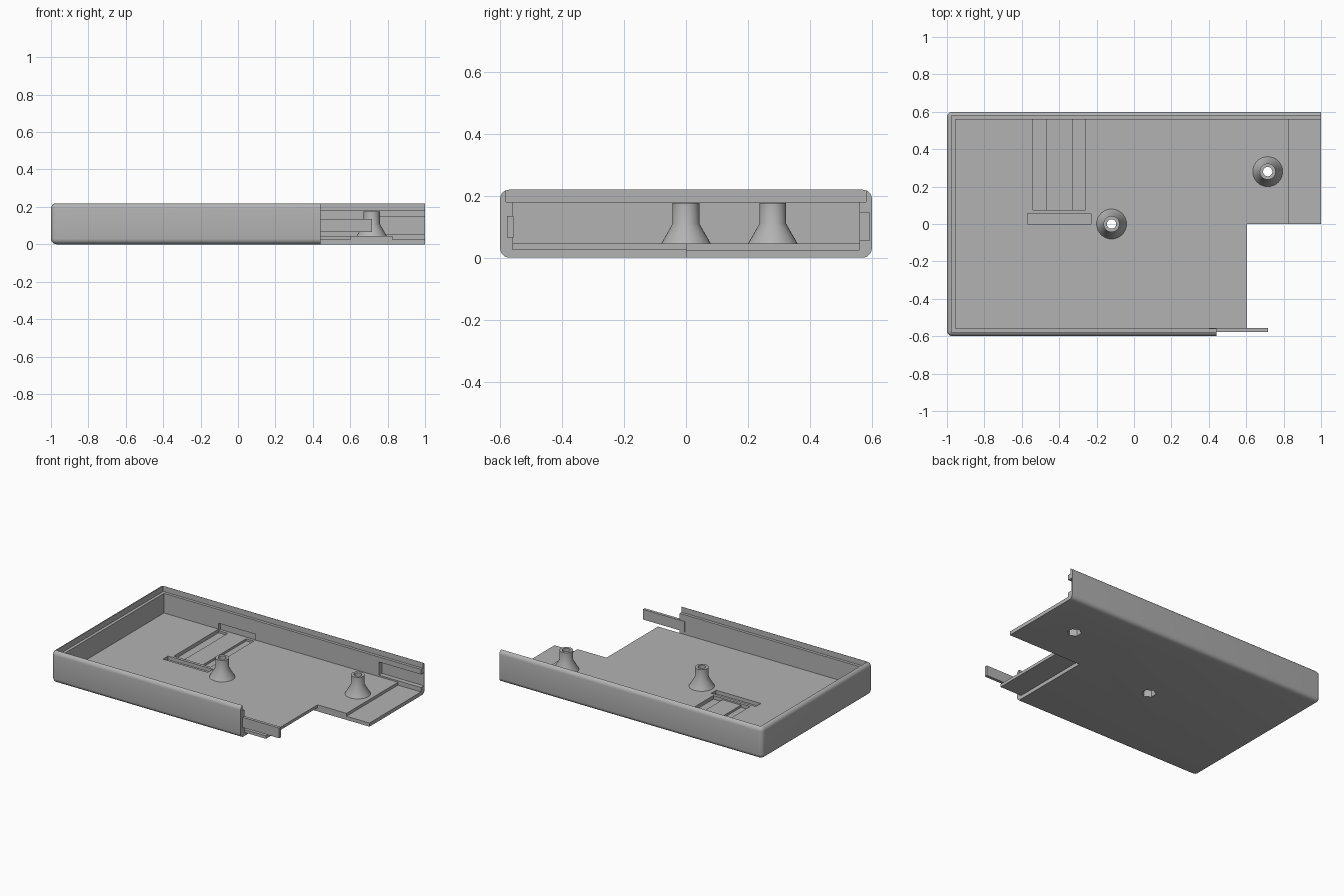
import bpy, bmesh, math
from mathutils import Matrix, Vector

cube = bpy.data.objects.get("Cube")
if cube:
    bpy.data.objects.remove(cube, do_unlink=True)

grey = bpy.data.materials.new("light grey plastic")
grey.use_nodes = True
colour = (0.45, 0.45, 0.45, 1)
grey.diffuse_color = colour
grey.node_tree.nodes["Principled BSDF"].inputs["Base Color"].default_value = colour


def add_object(name, bm):
    mesh = bpy.data.meshes.new(name)
    bmesh.ops.recalc_face_normals(bm, faces=bm.faces)
    bm.to_mesh(mesh)
    bm.free()
    mesh.materials.append(grey)
    ob = bpy.data.objects.new(name, mesh)
    bpy.context.collection.objects.link(ob)
    return ob


def box(name, x, y, z, bevel=0):
    bm = bmesh.new()
    lo, hi = Vector((x[0], y[0], z[0])), Vector((x[1], y[1], z[1]))
    matrix = Matrix.Translation((lo + hi) / 2) @ Matrix.Diagonal((*(hi - lo), 1))
    bmesh.ops.create_cube(bm, size=1, matrix=matrix)
    if bevel:
        bmesh.ops.bevel(bm, geom=bm.edges[:], offset=bevel, segments=5,
                        profile=0.5, affect="EDGES", clamp_overlap=True)
    return add_object(name, bm)


def cone(name, centre, z, r1, r2, sides=32):
    bm = bmesh.new()
    matrix = Matrix.Translation((*centre, sum(z) / 2))
    bmesh.ops.create_cone(bm, cap_ends=True, segments=sides, radius1=r1,
                          radius2=r2, depth=z[1] - z[0], matrix=matrix)
    return add_object(name, bm)


def combine(target, tool, operation="DIFFERENCE"):
    mod = target.modifiers.new("combine", "BOOLEAN")
    mod.object, mod.operation, mod.solver = tool, operation, "EXACT"
    bpy.context.view_layer.objects.active = target
    bpy.ops.object.modifier_apply(modifier=mod.name)
    bpy.data.objects.remove(tool, do_unlink=True)


FLOOR, STEP, TOP = 0.045, 0.025, 0.22

# Rounded tray with its right end cut open
tray = box("case_tray", (-1, 1.2), (-0.6, 0.6), (0, TOP), bevel=0.03)
cuts = [
    ("open_end", (1, 1.5), (-1, 1), (-1, 1)),
    ("interior", (-0.955, 1.5), (-0.56, 0.56), (FLOOR, 1)),
    ("rim_ledge", (-0.975, 1.5), (-0.58, 0.58), (0.18, 1)),
    ("front_wall_end", (0.44, 1.5), (-1, -0.56), (-1, 1)),
    ("floor_notch", (0.605, 1.5), (-1, 0), (-1, 1)),
    # Overlapping joint steps along the open side
    ("lower_step", (0.44, 0.7), (-1, 0), (-1, STEP)),
    ("upper_step", (0.825, 1.5), (-0.1, 0.56), (STEP, 0.1)),
    ("wall_slot", (0.68, 1.5), (0.5, 0.592), (0.055, 0.145)),
    # Sunken channels in the floor and back wall
    ("panel_recess", (-0.54, -0.26), (0.075, 0.58), (0.035, 0.085)),
    ("left_channel", (-0.54, -0.47), (0.075, 0.56), (0.02, 0.06)),
    ("right_channel", (-0.33, -0.26), (0.075, 0.56), (0.02, 0.06)),
    ("cross_channel", (-0.57, -0.23), (0, 0.055), (0.02, 0.06)),
]
for cut in cuts:
    combine(tray, box(*cut))

# Screw posts with flared feet, through holes and hexagonal nut pockets
for i, centre in enumerate([(-0.12, 0), (0.715, 0.28)]):
    post = cone("screw_post_%d" % (i + 1), centre, (0.03, 0.176), 0.043, 0.043)
    combine(post, cone("post_foot", centre, (FLOOR - 0.005, 0.11), 0.083, 0.043), "UNION")
    for part in (tray, post):
        combine(part, cone("hole", centre, (-0.1, 0.3), 0.025, 0.025))
        combine(part, cone("nut_pocket", centre, (-0.1, 0.06), 0.045, 0.045, 6))

# Joining tongue on the front wall
box("joining_tongue", (0.4, 0.717), (-0.577, -0.557), (0.065, 0.135))

# Smooth rounded surfaces while keeping crisp edges
bpy.ops.object.select_all(action="DESELECT")
for ob in bpy.context.scene.objects:
    if ob.type == "MESH" and grey.name in ob.data.materials:
        ob.select_set(True)
        bpy.context.view_layer.objects.active = ob
bpy.ops.object.shade_smooth_by_angle(angle=math.radians(30))
